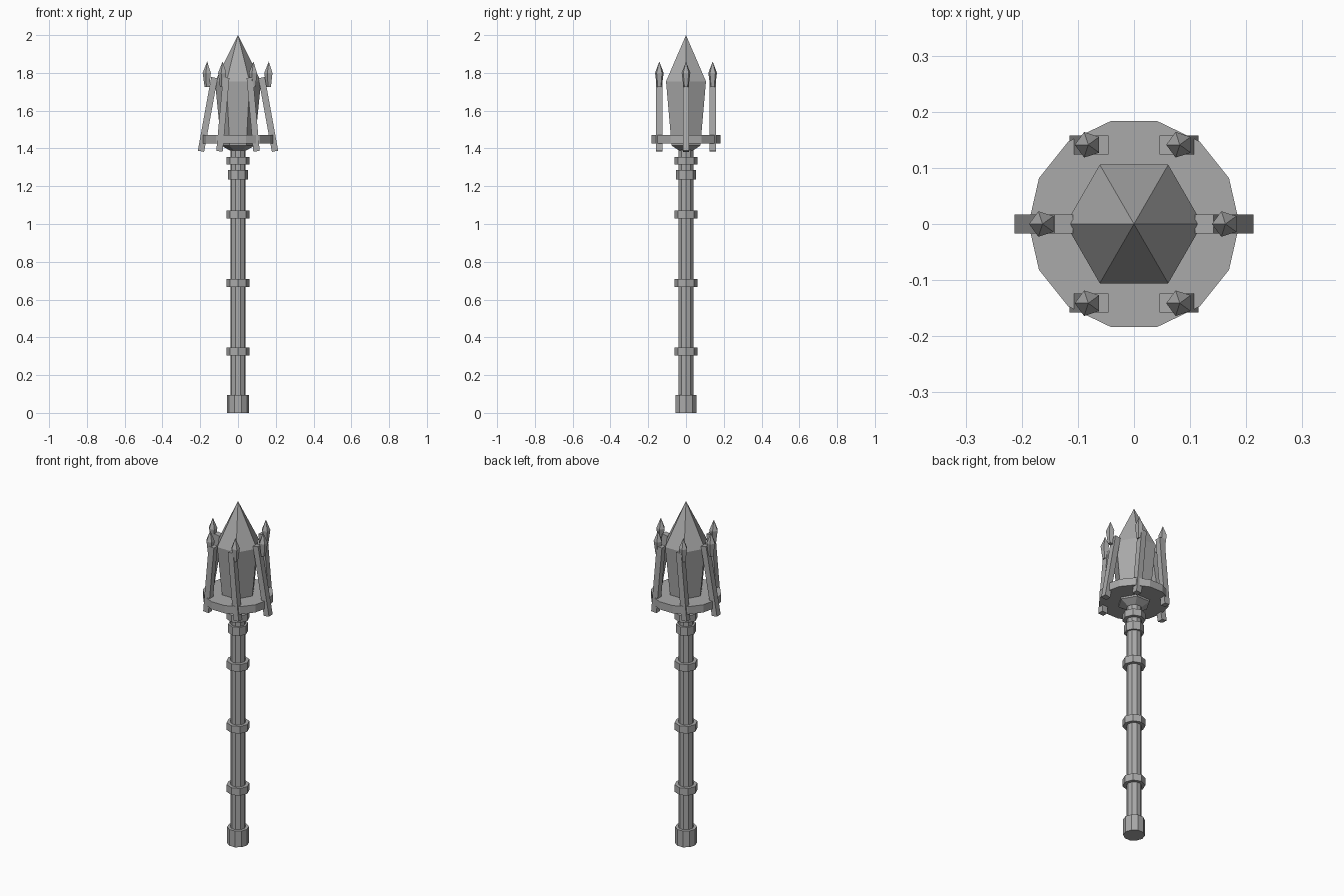
import bpy, bmesh, math
from mathutils import Vector

if "Cube" in bpy.data.objects:
    bpy.data.objects.remove(bpy.data.objects["Cube"])

metal = bpy.data.materials.new("grey metal")
metal.diffuse_color = (0.4, 0.4, 0.4, 1)
metal.use_nodes = True
metal.node_tree.nodes["Principled BSDF"].inputs["Base Color"].default_value = metal.diffuse_color


def finish(name, bm):
    bmesh.ops.recalc_face_normals(bm, faces=bm.faces)
    mesh = bpy.data.meshes.new(name)
    bm.to_mesh(mesh)
    bm.free()
    mesh.materials.append(metal)
    ob = bpy.data.objects.new(name, mesh)
    bpy.context.collection.objects.link(ob)
    return ob


def lathe(name, profile, sides, x=0, y=0, turn=0):
    """Faceted solid from (radius, z) rings; radius 0 makes a point."""
    bm = bmesh.new()
    rings = []
    for r, z in profile:
        if r == 0:
            rings.append([bm.verts.new((x, y, z))] * sides)
            continue
        ang = [turn + 2 * math.pi * i / sides for i in range(sides)]
        rings.append([bm.verts.new((x + r * math.cos(a), y + r * math.sin(a), z)) for a in ang])
    for a, b in zip(rings, rings[1:]):
        for i in range(sides):
            j = (i + 1) % sides
            quad = [a[i], a[j], b[j], b[i]]
            bm.faces.new(list(dict.fromkeys(quad)))
    for ring in (rings[0], rings[-1]):
        if ring[0] != ring[1]:
            bm.faces.new(ring)
    return finish(name, bm)


def bar(name, x0, x1, y, z0, z1, w):
    """Square bar leaning in x."""
    bm = bmesh.new()
    bmesh.ops.create_cube(bm, size=1)
    lean = Vector((x1 - x0, 0, z1 - z0))
    rot = Vector((0, 0, 1)).rotation_difference(lean)
    mid = Vector(((x0 + x1) / 2, y, (z0 + z1) / 2))
    for v in bm.verts:
        v.co = rot @ Vector((v.co.x * w, v.co.y * w, v.co.z * lean.length)) + mid
    return finish(name, bm)


# handle
lathe("pommel", [(0.058, 0), (0.058, 0.095)], 10)
lathe("shaft", [(0.041, 0.05), (0.041, 1.41)], 10)
for i, z in enumerate((0.325, 0.688, 1.05)):
    lathe(f"grip_ring_{i + 1}", [(0.061, z - 0.021), (0.061, z + 0.021)], 8)
lathe("lower_collar", [(0.053, 1.235), (0.053, 1.285)], 8)
lathe("upper_collar", [(0.061, 1.315), (0.061, 1.355)], 8)

# head
lathe("head_plate", [(0.188, 1.425), (0.188, 1.47)], 14)
lathe("crystal", [(0.045, 1.39), (0.088, 1.415), (0.122, 1.755), (0, 2.0)], 6)

# six leaning prongs with spike tips
for i in range(6):
    a = i * math.pi / 3
    c, y = math.cos(a), 0.163 * math.sin(a)
    bar(f"prong_{i + 1}", 0.196 * c, 0.125 * c, y, 1.385, 1.775, 0.034)
    lathe(f"prong_tip_{i + 1}", [(0.014, 1.725), (0.024, 1.80), (0, 1.86)], 5,
          0.163 * c, y, math.pi)
